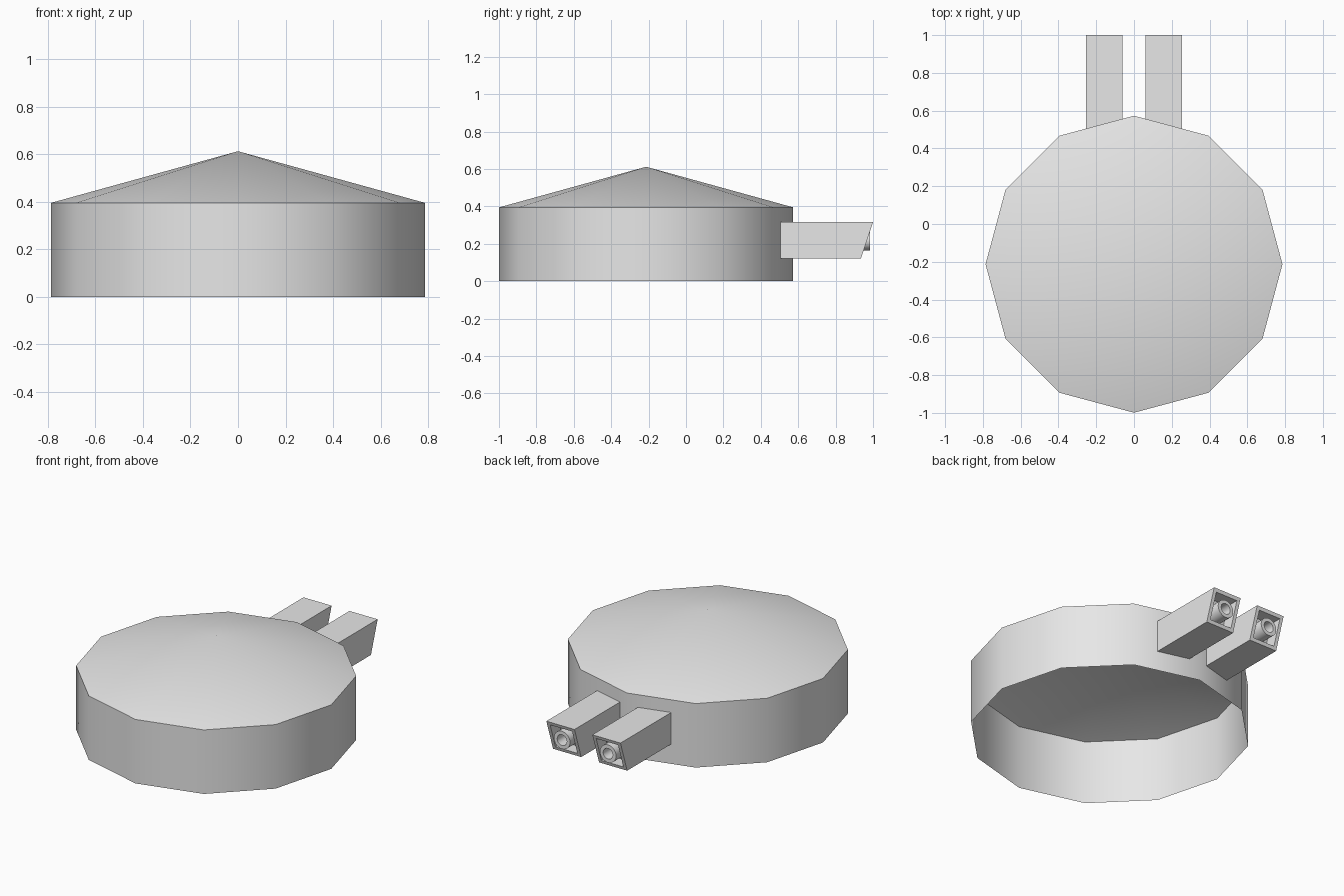
import bpy, bmesh, math
from mathutils import Vector

cube = bpy.data.objects.get("Cube")
if cube:
    bpy.data.objects.remove(cube, do_unlink=True)

grey = bpy.data.materials.new("light_grey")
grey.use_nodes = True
colour = (0.8, 0.8, 0.8, 1)
grey.diffuse_color = colour
grey.node_tree.nodes["Principled BSDF"].inputs["Base Color"].default_value = colour


def make_object(name, bm, smooth_angle=None):
    mesh = bpy.data.meshes.new(name)
    bm.to_mesh(mesh)
    bm.free()
    mesh.materials.append(grey)
    obj = bpy.data.objects.new(name, mesh)
    bpy.context.collection.objects.link(obj)
    if smooth_angle:
        bpy.ops.object.select_all(action='DESELECT')
        obj.select_set(True)
        bpy.context.view_layer.objects.active = obj
        bpy.ops.object.shade_smooth_by_angle(angle=math.radians(smooth_angle))
    return obj


def ring(bm, centre, radius, sides, axis):
    """Circle of vertices around the z or y axis."""
    verts = []
    for i in range(sides):
        a = 2 * math.pi * i / sides
        c, s = radius * math.cos(a), radius * math.sin(a)
        offset = Vector((c, s, 0)) if axis == 'z' else Vector((c, 0, s))
        verts.append(bm.verts.new(Vector(centre) + offset))
    return verts


def bridge(bm, a, b):
    n = len(a)
    for i in range(n):
        j = (i + 1) % n
        bm.faces.new((a[i], a[j], b[j], b[i]))


# Twelve-sided drum wall, open below, with a shallow cone roof
DRUM_Y, DRUM_R, EAVE, PEAK = -0.213, 0.786, 0.395, 0.612
bm = bmesh.new()
low = ring(bm, (0, DRUM_Y, 0), DRUM_R, 12, 'z')
high = ring(bm, (0, DRUM_Y, EAVE), DRUM_R, 12, 'z')
bridge(bm, low, high)
apex = bm.verts.new((0, DRUM_Y, PEAK))
for i in range(12):
    bm.faces.new((high[i], high[(i + 1) % 12], apex))
make_object("drum", bm, 40)


def build_arm(side, x):
    # Square arm with a slanted, recessed end
    half, bottom, top = 0.096, 0.122, 0.317
    bm = bmesh.new()
    bmesh.ops.create_cube(bm, size=1)
    for v in bm.verts:
        is_top = v.co.z > 0
        tip = 1.0 if is_top else 0.935
        v.co = (x + math.copysign(half, v.co.x),
                tip if v.co.y > 0 else 0.46,
                top if is_top else bottom)
    bm.normal_update()
    end = max(bm.faces, key=lambda f: f.calc_center_median().y)
    bmesh.ops.inset_region(bm, faces=[end], thickness=0.03)
    for v in bmesh.ops.extrude_face_region(bm, geom=[end])["geom"]:
        if isinstance(v, bmesh.types.BMVert):
            v.co.y -= 0.08
    bmesh.ops.delete(bm, geom=[end], context='FACES_ONLY')
    make_object(side + "_arm", bm)

    # Hollow round nozzle set into the recess
    bm = bmesh.new()
    z, back, front = 0.22, 0.87, 0.985
    loops = [ring(bm, (x, y, z), r, 24, 'y') for y, r in
             ((back, 0.055), (front, 0.055), (front, 0.033), (0.91, 0.033))]
    for a, b in zip(loops, loops[1:]):
        bridge(bm, a, b)
    bm.faces.new(loops[-1])
    bmesh.ops.recalc_face_normals(bm, faces=bm.faces)
    make_object(side + "_nozzle", bm, 30)


for side, x in (("left", 0.157), ("right", -0.157)):
    build_arm(side, x)
